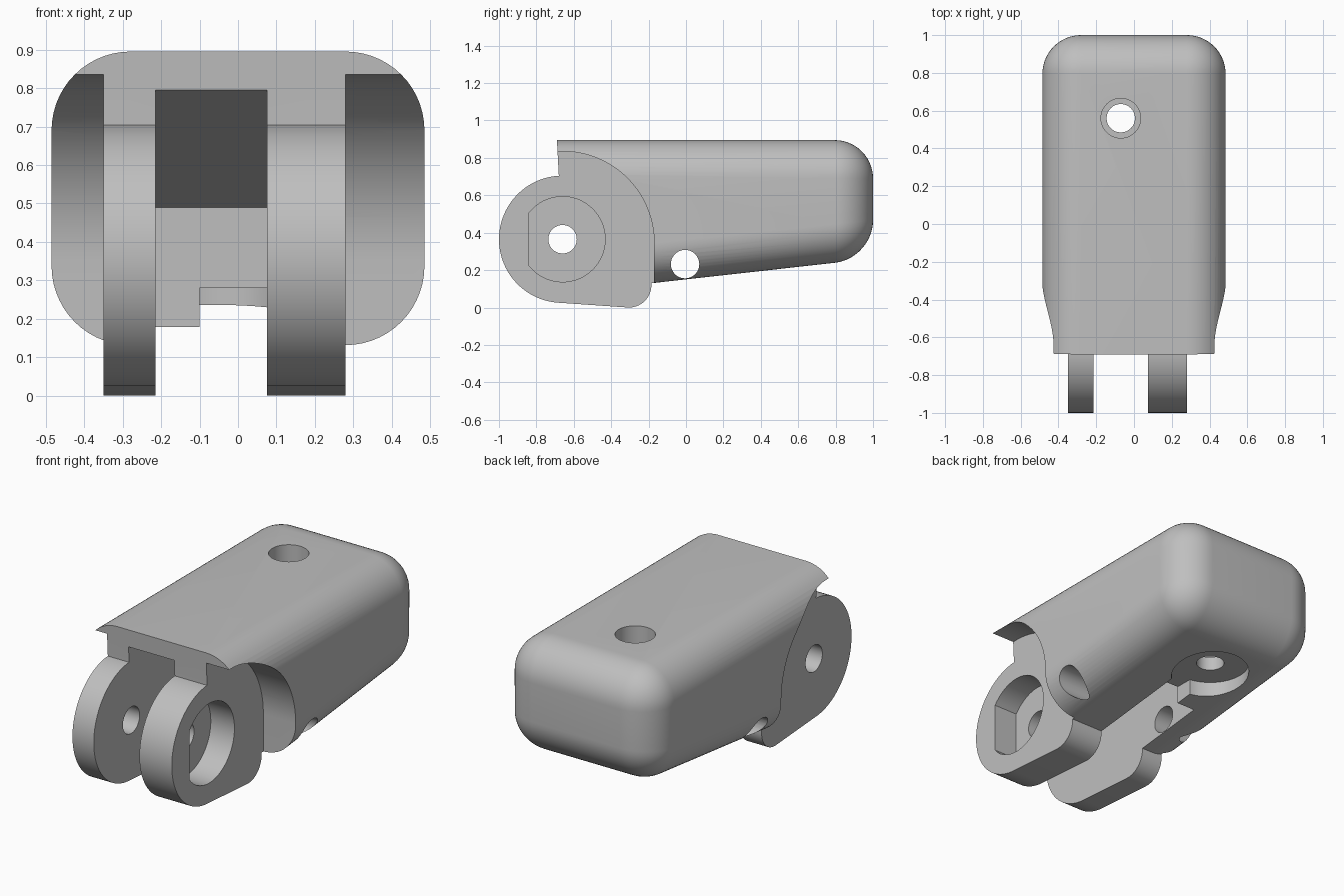
import bpy
import bmesh
from math import sin, cos, radians
from mathutils import Matrix, Vector

cube = bpy.data.objects.get("Cube")
if cube:
    bpy.data.objects.remove(cube, do_unlink=True)

PIVOT = (-0.66, 0.365)          # y, z of the hinge axis
GAP = (-0.215, 0.075)           # x range between the two lugs
LUGS = (-0.35, 0.28)            # x range over both lugs

grey = bpy.data.materials.new("light_grey_plastic")
grey.use_nodes = True
colour = (0.52, 0.52, 0.52, 1)
grey.diffuse_color = colour
grey.node_tree.nodes["Principled BSDF"].inputs["Base Color"].default_value = colour


def make(name, bm):
    bmesh.ops.recalc_face_normals(bm, faces=bm.faces)
    mesh = bpy.data.meshes.new(name)
    bm.to_mesh(mesh)
    bm.free()
    mesh.materials.append(grey)
    obj = bpy.data.objects.new(name, mesh)
    bpy.context.collection.objects.link(obj)
    return obj


def side_profile(points, x0, x1):
    """Extrude a closed (y, z) outline along x."""
    bm = bmesh.new()
    face = bm.faces.new([bm.verts.new((x0, y, z)) for y, z in points])
    moved = bmesh.ops.extrude_face_region(bm, geom=[face])["geom"]
    verts = [v for v in moved if isinstance(v, bmesh.types.BMVert)]
    bmesh.ops.translate(bm, verts=verts, vec=(x1 - x0, 0, 0))
    return bm


def arc(centre, r, start, end, steps=32):
    angles = [radians(start + (end - start) * i / steps) for i in range(steps + 1)]
    return [(centre[0] + r * cos(a), centre[1] + r * sin(a)) for a in angles]


def upright(x, y, r, z0, z1, segments=64):
    bm = bmesh.new()
    bmesh.ops.create_cone(bm, cap_ends=True, segments=segments, radius1=r, radius2=r,
                          depth=z1 - z0, matrix=Matrix.Translation((x, y, (z0 + z1) / 2)))
    return bm


def rect(y0, y1, z0, z1):
    return [(y0, z0), (y1, z0), (y1, z1), (y0, z1)]


def combine(target, bm, name, operation="DIFFERENCE"):
    tool = make(name, bm)
    tool.hide_render = True
    mod = target.modifiers.new(name, "BOOLEAN")
    mod.operation = operation
    mod.solver = "EXACT"
    mod.object = tool
    bpy.context.view_layer.objects.active = target
    bpy.ops.object.modifier_apply(modifier=mod.name)
    bpy.data.objects.remove(tool, do_unlink=True)


# Housing: sloped underside, every edge rounded except at the open front
bm = side_profile([(-0.9, 0.05), (1, 0.262), (1, 0.895), (-0.9, 0.895)], -0.485, 0.485)
edges = [e for e in bm.edges if max(v.co.y for v in e.verts) > 0]
bmesh.ops.bevel(bm, geom=edges, offset=0.205, offset_type="OFFSET", segments=14,
                profile=0.5, affect="EDGES", clamp_overlap=True)
housing = make("knuckle_housing", bm)

# Trim the front lip
combine(housing, side_profile([(-1.2, -0.2), (-0.67, -0.2), (-0.68, 0.705),
                               (-0.69, 0.895), (-0.69, 1.1), (-1.2, 1.1)], -1, 1), "front_trim")

# Clearance beside the lugs, curved around the hinge
clearance = [(-1.2, -0.2), (-0.17, -0.2)] + arc((-0.66, 0.345), 0.49, 0, 90) + [(-1.2, 0.835)]
combine(housing, side_profile(clearance, LUGS[1], 1), "left_clearance")
combine(housing, side_profile(clearance, -1, LUGS[0]), "right_clearance")

# Hinge lugs: rounded nose, nearly flat foot, rounded heel
lug = (arc(PIVOT, 0.34, 90, 267, 64) + arc((-0.305, 0.12), 0.12, -93, 0, 16)
       + [(-0.185, 0.7), (-0.5, 0.75), (-0.66, 0.75)])
lug = [p for p in lug if p != (-0.66, 0.75)]
combine(housing, side_profile(lug, *LUGS), "hinge_lugs", "UNION")

# Slot between the lugs, with a sloped roof running back into the housing
combine(housing, side_profile([(-1.2, -0.2), (0.25, -0.2), (0.25, 0.49),
                               (-0.685, 0.795), (-1.2, 0.963)], *GAP), "lug_slot")

# Channel and round pocket on the underside
combine(housing, side_profile(rect(0.2, 0.6, -0.2, 0.28), -0.1, GAP[1]), "cord_channel")
combine(housing, upright(-0.07, 0.56, 0.21, -0.2, 0.2801), "pocket")

# Stepped hole through the top
combine(housing, upright(-0.07, 0.56, 0.075, 0, 1.1), "screw_hole")
combine(housing, upright(-0.07, 0.56, 0.105, 0.36, 1.1), "screw_head_hole")

# Hinge pin hole and cross pin hole
for name, centre in (("hinge_hole", PIVOT), ("cross_pin_hole", (-0.005, 0.232))):
    combine(housing, side_profile(arc(centre, 0.076, 0, 352.5, 47), -1, 1), name)

# D-shaped recess in the outer face of the left lug
d_shape = arc(PIVOT, 0.228, -142, 142, 56)
combine(housing, side_profile(d_shape, LUGS[1] - 0.15, 0.6), "d_recess")

bpy.ops.object.select_all(action="DESELECT")
housing.select_set(True)
bpy.context.view_layer.objects.active = housing
bpy.ops.object.shade_smooth_by_angle(angle=radians(30))
